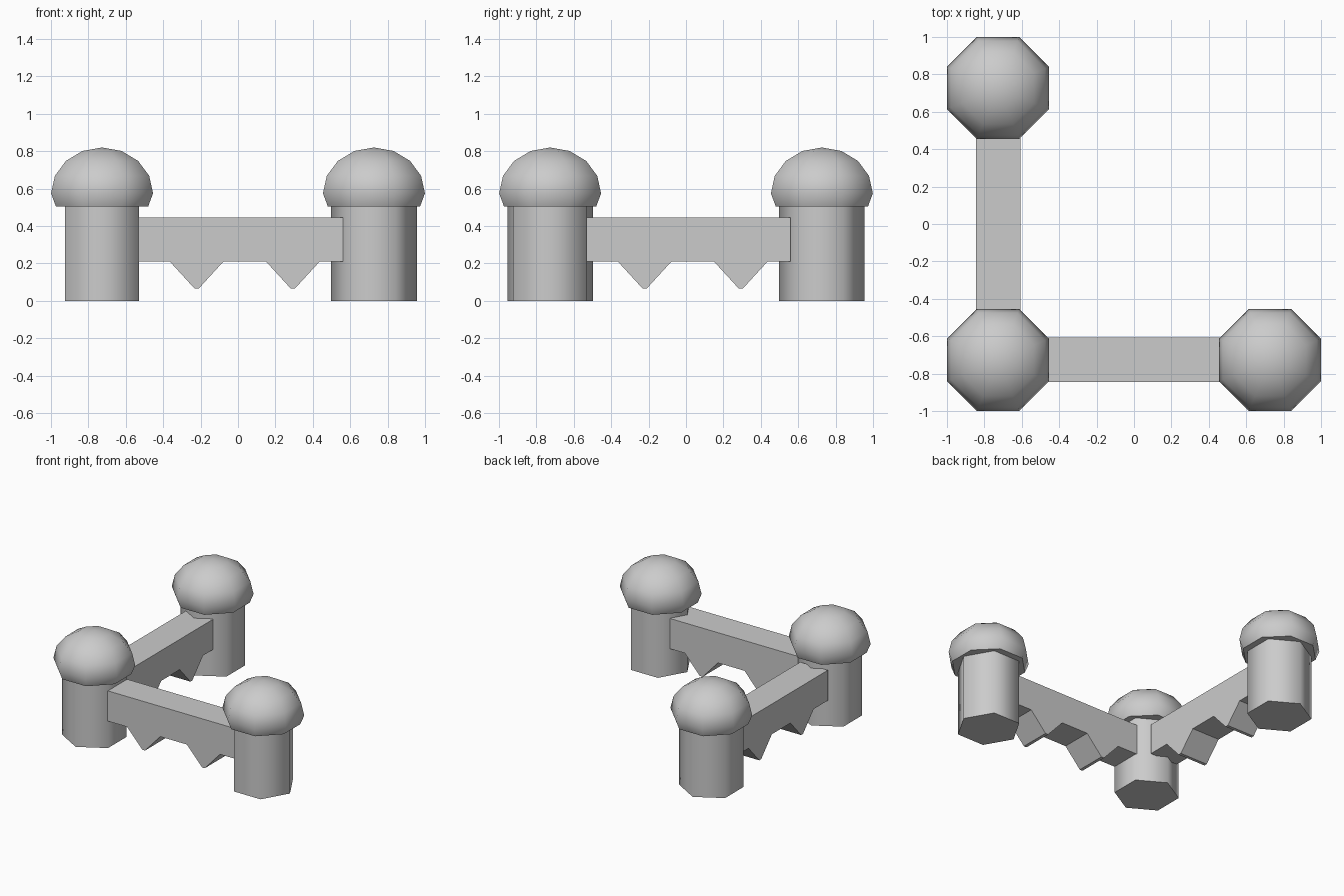
import bpy, bmesh, math
from mathutils import Matrix

cube = bpy.data.objects.get("Cube")
if cube:
    bpy.data.objects.remove(cube, do_unlink=True)

stone = bpy.data.materials.new("light_grey_stone")
stone.use_nodes = True
GREY = (0.6, 0.6, 0.6, 1.0)
stone.diffuse_color = GREY
stone.node_tree.nodes["Principled BSDF"].inputs["Base Color"].default_value = GREY


def finish(bm, name, smooth=None):
    """Turn a bmesh into a grey object, optionally smooth below an angle."""
    bmesh.ops.recalc_face_normals(bm, faces=bm.faces)
    mesh = bpy.data.meshes.new(name)
    bm.to_mesh(mesh)
    bm.free()
    mesh.materials.append(stone)
    ob = bpy.data.objects.new(name, mesh)
    bpy.context.collection.objects.link(ob)
    if smooth:
        bpy.ops.object.select_all(action='DESELECT')
        ob.select_set(True)
        bpy.context.view_layer.objects.active = ob
        bpy.ops.object.shade_smooth_by_angle(angle=math.radians(smooth))
    return ob


def lathe(name, profile, sides, turn, x, y, smooth):
    """Stack rings of (radius, height); a zero radius closes to a point."""
    bm = bmesh.new()
    rings = []
    for r, z in profile:
        if r == 0:
            rings.append([bm.verts.new((x, y, z))])
            continue
        angles = [turn + math.tau * i / sides for i in range(sides)]
        rings.append([bm.verts.new((x + r * math.cos(a), y + r * math.sin(a), z))
                      for a in angles])
    for low, high in zip(rings, rings[1:]):
        for i in range(sides):
            j = (i + 1) % sides
            if len(high) == 1:
                bm.faces.new((low[i], low[j], high[0]))
            else:
                bm.faces.new((low[i], low[j], high[j], high[i]))
    bm.faces.new(rings[0][::-1])
    if len(rings[-1]) > 1:
        bm.faces.new(rings[-1])
    return finish(bm, name, smooth)


# Octagonal dome: a cut lower lip, then a squashed hemisphere
CAP_R, CAP_Z, CAP_H = 0.295, 0.575, 0.245
dome = [(0.267, 0.505)]
for k in range(4):
    a = math.radians(22.5 * k)
    dome.append((CAP_R * math.cos(a), CAP_Z + CAP_H * math.sin(a)))
dome.append((0, CAP_Z + CAP_H))

# Three hexagonal posts with domed caps
C = 0.7265
posts = {"corner": (-C, -C, 30), "left": (C, -C, 0), "back": (-C, C, 30)}
for label, (x, y, turn) in posts.items():
    lathe(label + "_post", [(0.229, 0), (0.229, 0.515)], 6,
          math.radians(turn), x, y, 65)
    lathe(label + "_cap", dome, 8, math.radians(22.5), x, y, 60)

# Beam outline with two blunt teeth hanging below
outline = [(-0.537, 0.445), (-0.537, 0.21)]
for tip in (-0.221, 0.293):
    outline += [(tip - 0.143, 0.21), (tip - 0.012, 0.067),
                (tip + 0.012, 0.067), (tip + 0.143, 0.21)]
outline += [(0.56, 0.21), (0.56, 0.445)]


def beam(name, swap):
    """Extrude the outline across the beam; swap lays it along y."""
    bm = bmesh.new()
    face = bm.faces.new([bm.verts.new((u, -0.843, z)) for u, z in outline])
    ext = bmesh.ops.extrude_face_region(bm, geom=[face])
    moved = [v for v in ext["geom"] if isinstance(v, bmesh.types.BMVert)]
    bmesh.ops.translate(bm, verts=moved, vec=(0, 0.237, 0))
    if swap:
        mirror = Matrix(((0, 1, 0, 0), (1, 0, 0, 0), (0, 0, 1, 0), (0, 0, 0, 1)))
        bmesh.ops.transform(bm, matrix=mirror, verts=bm.verts)
    return finish(bm, name)


beam("front_beam", False)
beam("side_beam", True)
